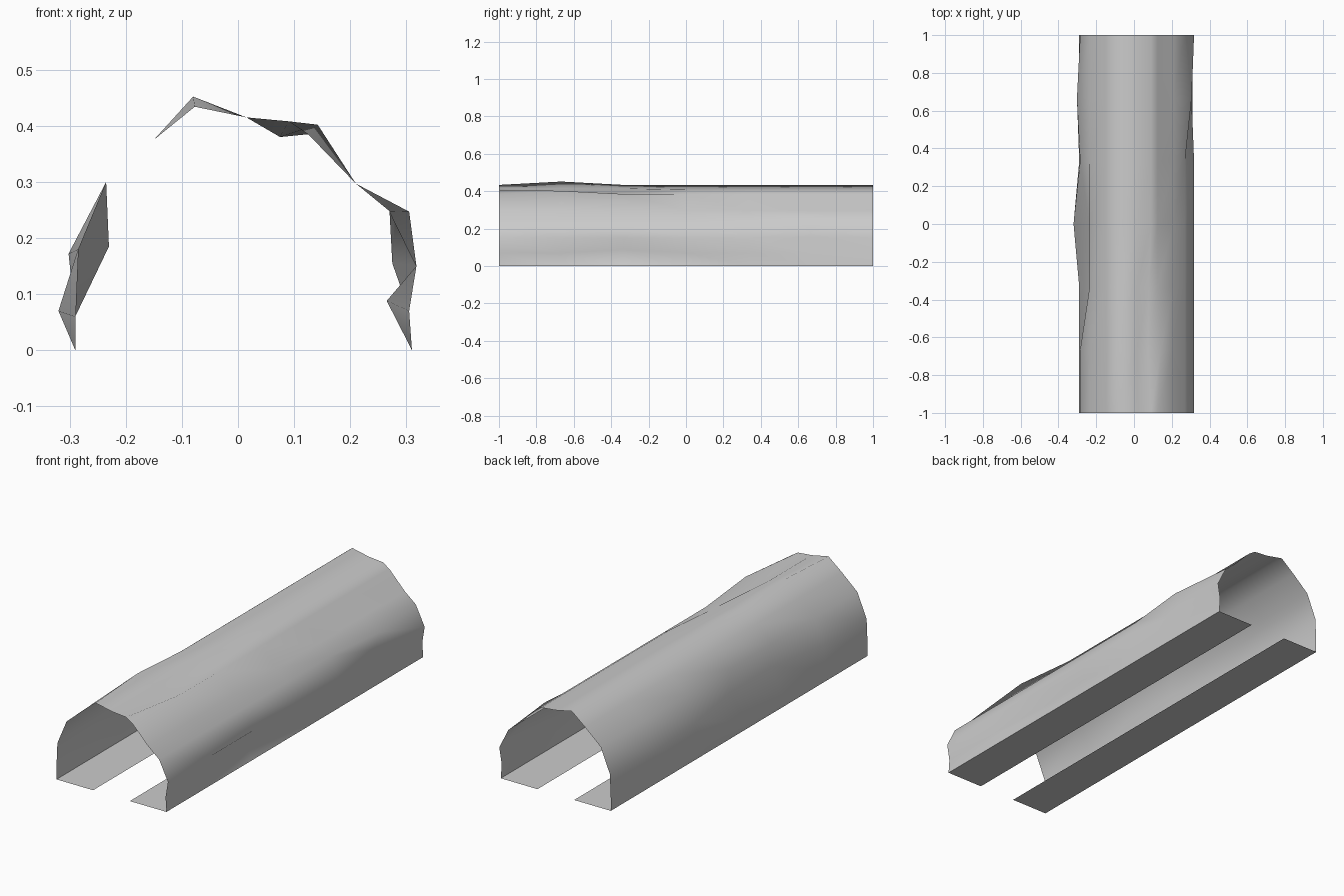
import bpy, bmesh, math

if "Cube" in bpy.data.objects:
    bpy.data.objects.remove(bpy.data.objects["Cube"])

# Arch cross-section (x, z), from left floor flange over the crown to the right flange
PROFILE = [(-0.09, 0), (-0.29, 0), (-0.29, 0.06), (-0.285, 0.18), (-0.235, 0.30),
           (-0.15, 0.375), (-0.077, 0.434), (0.015, 0.415), (0.09, 0.408),
           (0.125, 0.385), (0.21, 0.297), (0.27, 0.248), (0.318, 0.15),
           (0.305, 0.07), (0.31, 0), (0.11, 0)]
SEGMENTS = 6

# Dents and bulges: (station along y, profile point) -> moved (x, z)
DENTS = {
    # left wall
    (2, 3): (-0.23, 0.185), (3, 3): (-0.235, 0.185), (5, 3): (-0.302, 0.172),
    (3, 2): (-0.32, 0.07),
    # crown
    (1, 6): (-0.08, 0.452), (1, 8): (0.075, 0.38), (1, 9): (0.142, 0.402),
    (2, 8): (0.078, 0.392),
    # right wall
    (2, 13): (0.265, 0.088), (5, 11): (0.305, 0.247), (5, 12): (0.275, 0.155),
}

# Sheet shell lofted front to back
bm = bmesh.new()
rows = []
for i in range(SEGMENTS + 1):
    y = -1 + 2 * i / SEGMENTS
    row = []
    for j, p in enumerate(PROFILE):
        x, z = DENTS.get((i, j), p)
        row.append(bm.verts.new((x, y, z)))
    rows.append(row)
for a, b in zip(rows, rows[1:]):
    for j in range(len(PROFILE) - 1):
        bm.faces.new((a[j], b[j], b[j + 1], a[j + 1]))
bm.normal_update()

# Outward normals: the crown must face up
crown = max(bm.faces, key=lambda f: f.calc_center_median().z)
if crown.normal.z < 0:
    bmesh.ops.reverse_faces(bm, faces=bm.faces[:])

mesh = bpy.data.meshes.new("tunnel_shell")
bm.to_mesh(mesh)
bm.free()
shell = bpy.data.objects.new("tunnel_shell", mesh)
bpy.context.collection.objects.link(shell)

# Smooth walls, crisp corners at the floor flanges
bpy.context.view_layer.objects.active = shell
shell.select_set(True)
bpy.ops.object.shade_smooth_by_angle(angle=math.radians(75))
